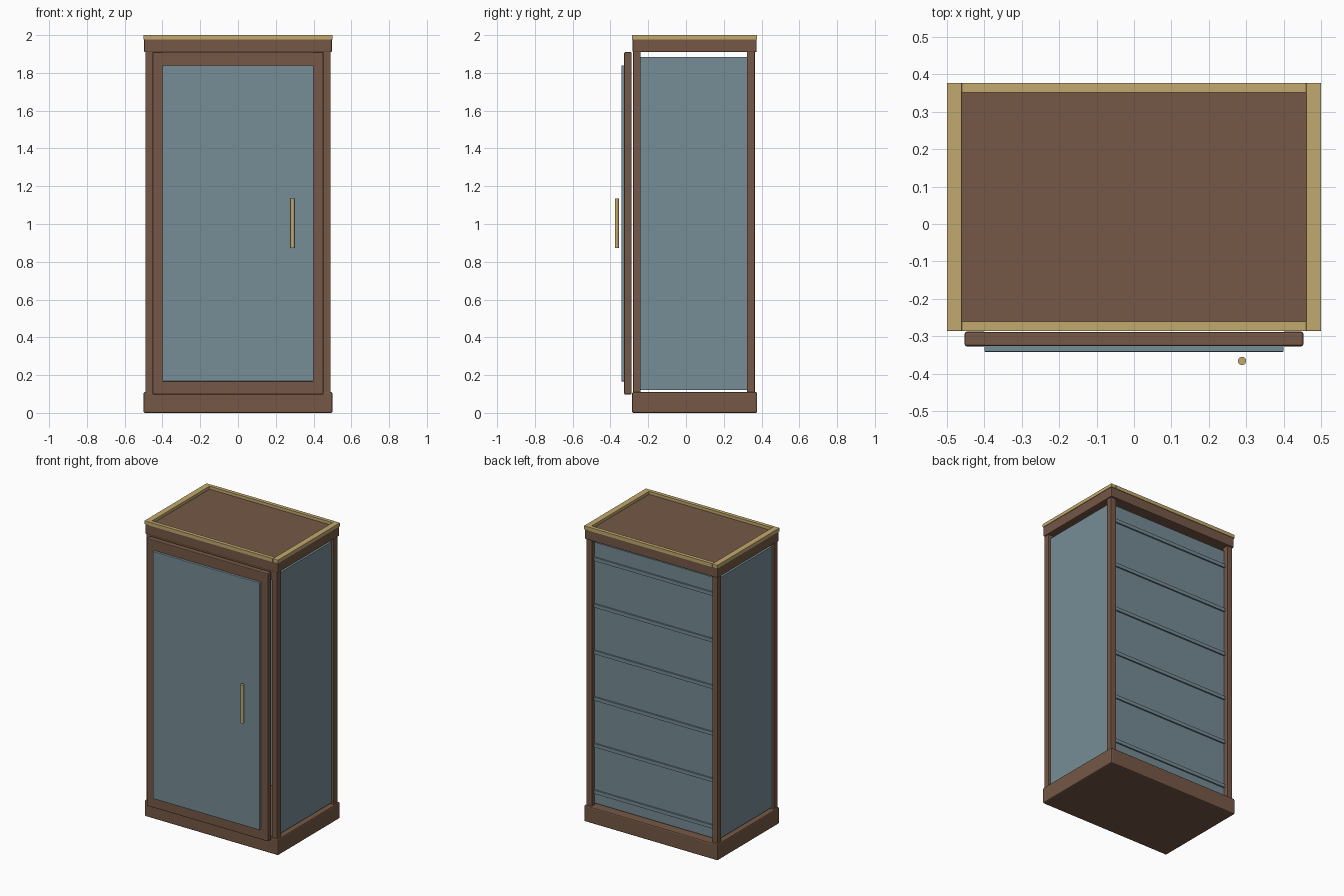
import bpy, bmesh, math

if "Cube" in bpy.data.objects:
    bpy.data.objects.remove(bpy.data.objects["Cube"])


def material(name, rgb):
    lin = [((c / 255 + 0.055) / 1.055) ** 2.4 for c in rgb]
    m = bpy.data.materials.new(name)
    m.diffuse_color = (*lin, 1)
    m.use_nodes = True
    m.node_tree.nodes["Principled BSDF"].inputs["Base Color"].default_value = m.diffuse_color
    return m


WOOD = material("brown_wood", (117, 88, 70))
BLUE = material("slate_blue", (118, 140, 150))
GOLD = material("brass", (194, 169, 110))


def finish(name, bm, mat, bevel):
    me = bpy.data.meshes.new(name)
    bm.to_mesh(me)
    bm.free()
    ob = bpy.data.objects.new(name, me)
    bpy.context.collection.objects.link(ob)
    me.materials.append(mat)
    if bevel:
        b = ob.modifiers.new("bevel", 'BEVEL')
        b.width = bevel
        b.segments = 2
    return ob


def box(name, x, y, z, mat, bevel=0.0):
    """Box from (min, max) ranges on each axis."""
    bm = bmesh.new()
    bmesh.ops.create_cube(bm, size=1)
    for v in bm.verts:
        for i, (lo, hi) in enumerate((x, y, z)):
            v.co[i] = lo if v.co[i] < 0 else hi
    return finish(name, bm, mat, bevel)


FRONT, BACK = -0.286, 0.377

# plinth and cornice
box("plinth", (-0.5, 0.5), (FRONT, BACK), (0, 0.11), WOOD, 0.008)
box("cornice", (-0.497, 0.497), (FRONT + 0.003, BACK - 0.003), (1.91, 1.98), WOOD, 0.006)

# brass rim around the top
for side, s in (("left", -1), ("right", 1)):
    box("rim_" + side, sorted((s * 0.46, s * 0.5)), (FRONT, BACK), (1.976, 2.0), GOLD, 0.002)
box("rim_front", (-0.46, 0.46), (FRONT, FRONT + 0.025), (1.976, 2.0), GOLD)
box("rim_back", (-0.46, 0.46), (BACK - 0.025, BACK), (1.976, 2.0), GOLD)

# corner posts and side panels
for side, s in (("left", -1), ("right", 1)):
    post_x = sorted((s * 0.45, s * 0.49))
    box("front_post_" + side, post_x, (-0.28, -0.24), (0.105, 1.915), WOOD, 0.003)
    box("back_post_" + side, post_x, (0.322, 0.364), (0.105, 1.915), WOOD, 0.003)
    box("side_panel_" + side, sorted((s * 0.455, s * 0.475)), (-0.25, 0.335), (0.12, 1.885), BLUE)

# front top rail behind the door
box("front_rail", (-0.45, 0.45), (-0.28, -0.245), (1.85, 1.912), WOOD)

# back panel with horizontal battens
box("back_panel", (-0.455, 0.455), (0.315, 0.333), (0.12, 1.885), BLUE)
for i in range(6):
    z = 0.2 + 0.315 * i
    box(f"back_batten_{i + 1}", (-0.452, 0.452), (0.325, 0.343), (z - 0.012, z + 0.012), BLUE)

# door: stiles, rails, panel
for side, s in (("left", -1), ("right", 1)):
    box("door_stile_" + side, sorted((s * 0.395, s * 0.453)), (-0.327, -0.288), (0.097, 1.91), WOOD, 0.006)
box("door_rail_top", (-0.44, 0.44), (-0.326, -0.289), (1.835, 1.909), WOOD, 0.004)
box("door_rail_bottom", (-0.44, 0.44), (-0.326, -0.289), (0.098, 0.17), WOOD, 0.004)
box("door_panel", (-0.4, 0.4), (-0.342, -0.318), (0.167, 1.84), BLUE, 0.003)

# handle bar
bm = bmesh.new()
bmesh.ops.create_cone(bm, cap_ends=True, segments=20, radius1=0.011, radius2=0.011, depth=0.26)
bmesh.ops.translate(bm, verts=bm.verts, vec=(0.289, -0.366, 1.004))
handle = finish("handle", bm, GOLD, 0)
bpy.context.view_layer.objects.active = handle
handle.select_set(True)
bpy.ops.object.shade_smooth_by_angle(angle=math.radians(40))
